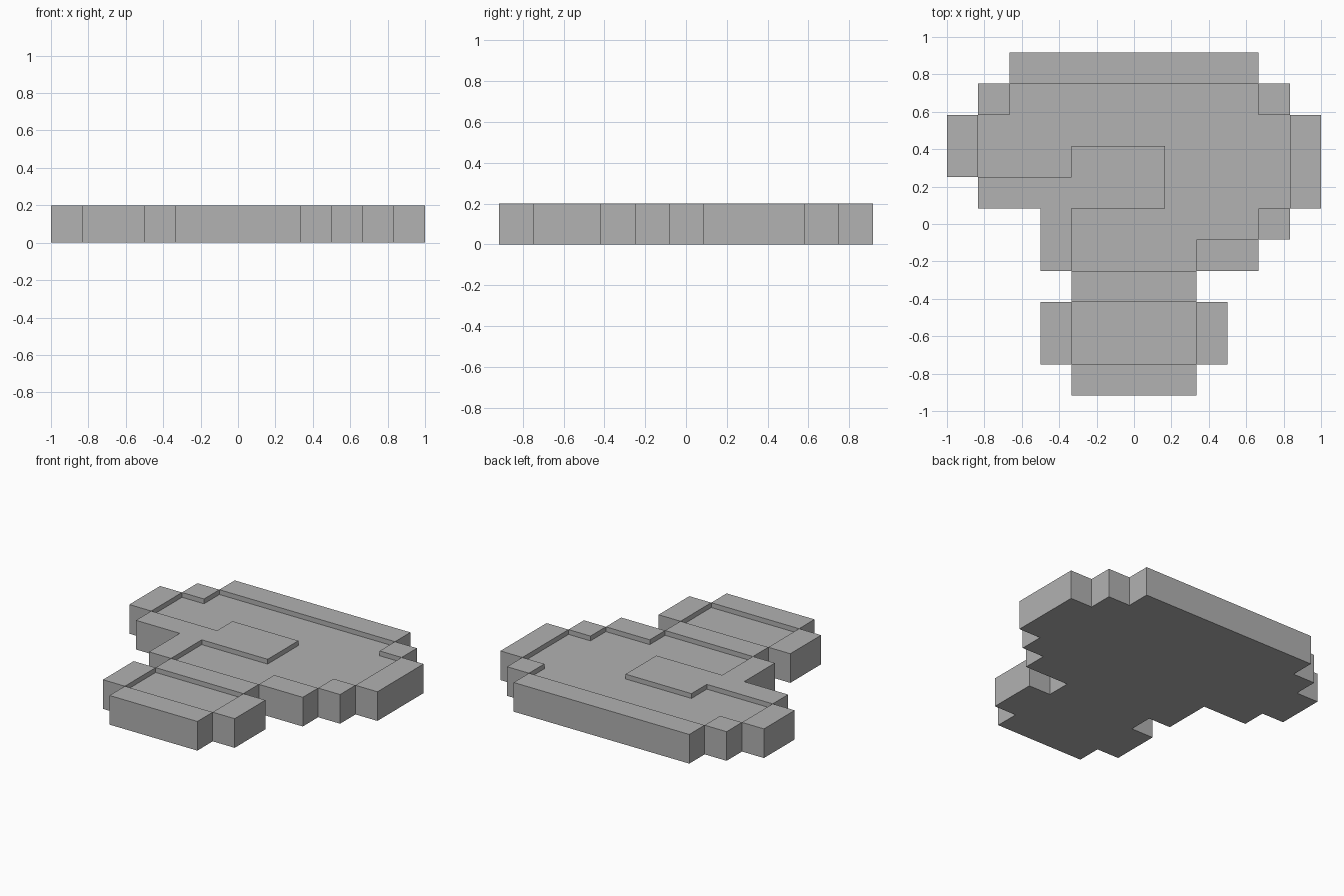
import bpy, bmesh

if "Cube" in bpy.data.objects:
    bpy.data.objects.remove(bpy.data.objects["Cube"])

CELL = 1 / 6
RIM_TOP, PANEL_TOP = 0.2, 0.167

# Bottom row first: (first column, end column) spans of the silhouette
OUTLINE = [(4, 8), (3, 9), (3, 9), (4, 8), (3, 10), (3, 11),
           (1, 12), (0, 12), (0, 12), (1, 11), (2, 10)]
# Sunken panel spans for each row that has them
PANEL = {1: [(4, 8)], 2: [(4, 8)], 4: [(4, 8)], 5: [(4, 10)], 6: [(7, 11)],
         7: [(1, 4), (7, 11)], 8: [(1, 11)], 9: [(2, 10)]}

grey = bpy.data.materials.new("grey")
grey.diffuse_color = (0.445, 0.445, 0.445, 1)
grey.use_nodes = True
grey.node_tree.nodes["Principled BSDF"].inputs["Base Color"].default_value = grey.diffuse_color


def height(col, row):
    """Top of a grid cell, or 0 when the cell is empty."""
    if not 0 <= row < len(OUTLINE):
        return 0
    a, b = OUTLINE[row]
    if not a <= col < b:
        return 0
    sunk = any(s <= col < e for s, e in PANEL.get(row, []))
    return PANEL_TOP if sunk else RIM_TOP


bm = bmesh.new()


def quad(*pts):
    bm.faces.new([bm.verts.new((-1 + c * CELL, -11 / 12 + r * CELL, z))
                  for c, r, z in pts])


for r in range(11):
    for c in range(12):
        h = height(c, r)
        if not h:
            continue
        # Top and underside
        quad((c, r, h), (c + 1, r, h), (c + 1, r + 1, h), (c, r + 1, h))
        quad((c, r + 1, 0), (c + 1, r + 1, 0), (c + 1, r, 0), (c, r, 0))
        # Walls down to any lower neighbour
        for n, p, q in [((c, r - 1), (c, r), (c + 1, r)),
                        ((c + 1, r), (c + 1, r), (c + 1, r + 1)),
                        ((c, r + 1), (c + 1, r + 1), (c, r + 1)),
                        ((c - 1, r), (c, r + 1), (c, r))]:
            low = height(*n)
            if low < h:
                quad((*p, low), (*q, low), (*q, h), (*p, h))

# Join the cells and merge coplanar faces into clean flat surfaces
bmesh.ops.remove_doubles(bm, verts=bm.verts, dist=1e-4)
bmesh.ops.dissolve_limit(bm, angle_limit=0.01, verts=bm.verts, edges=bm.edges)
mesh = bpy.data.meshes.new("stepped_plaque")
bm.to_mesh(mesh)
bm.free()
mesh.materials.append(grey)
plaque = bpy.data.objects.new("stepped_plaque", mesh)
bpy.context.collection.objects.link(plaque)
